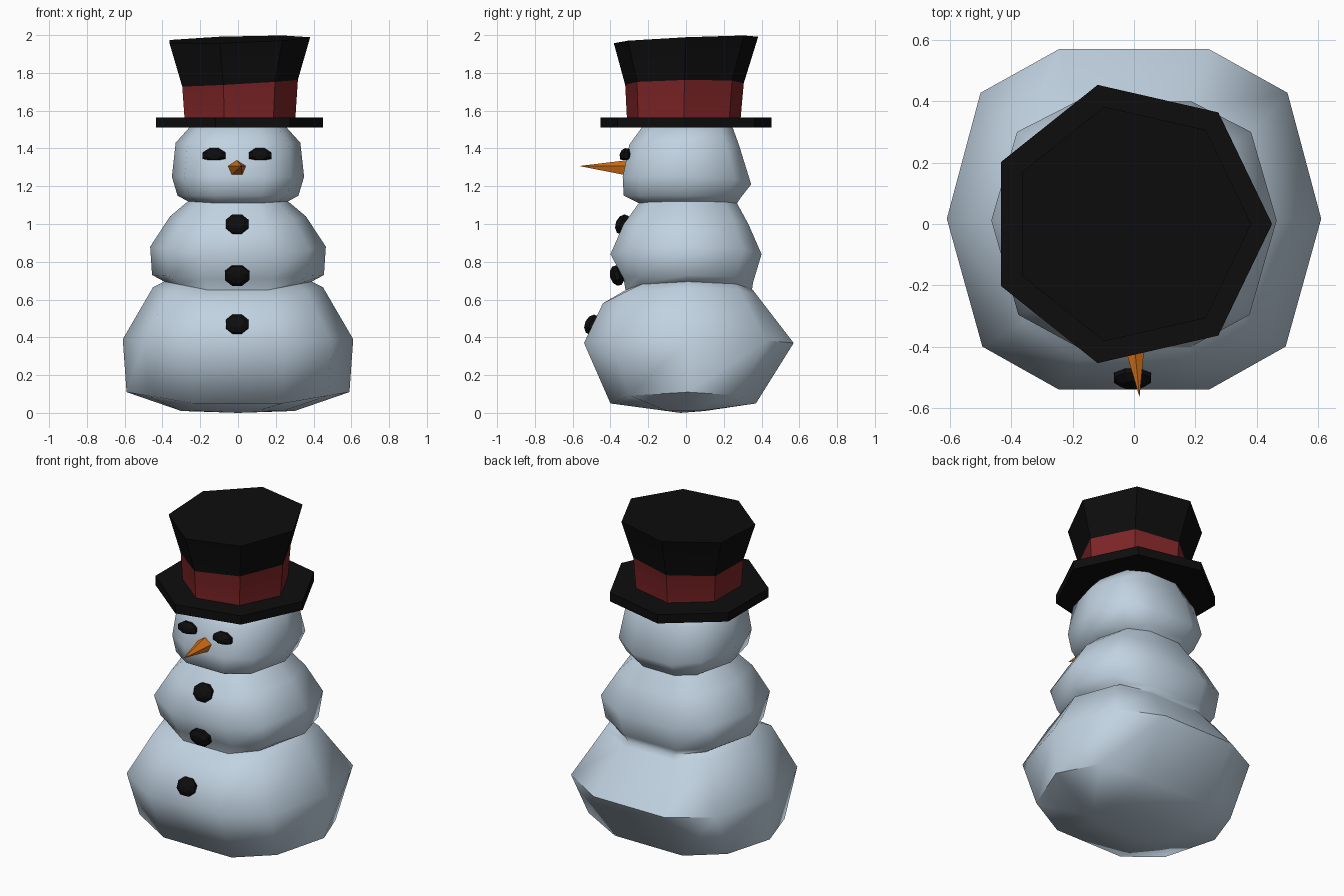
import bpy, bmesh, math
from mathutils import Matrix, Vector

if "Cube" in bpy.data.objects:
    bpy.data.objects.remove(bpy.data.objects["Cube"])


def material(name, rgb):
    m = bpy.data.materials.new(name)
    m.diffuse_color = (*rgb, 1)
    m.use_nodes = True
    m.node_tree.nodes["Principled BSDF"].inputs["Base Color"].default_value = m.diffuse_color
    return m


SNOW = material("snow", (0.53, 0.645, 0.75))
BLACK = material("black", (0.004, 0.004, 0.004))
RED = material("band red", (0.21, 0.018, 0.02))
ORANGE = material("carrot orange", (0.68, 0.17, 0.008))


def finish(name, bm, mats, smooth=None):
    bmesh.ops.recalc_face_normals(bm, faces=bm.faces)
    me = bpy.data.meshes.new(name)
    bm.to_mesh(me)
    bm.free()
    for m in mats:
        me.materials.append(m)
    ob = bpy.data.objects.new(name, me)
    bpy.context.collection.objects.link(ob)
    if smooth:
        bpy.ops.object.select_all(action='DESELECT')
        ob.select_set(True)
        bpy.context.view_layer.objects.active = ob
        bpy.ops.object.shade_smooth_by_angle(angle=math.radians(smooth))
    return ob


def loft(rings, mat_index=lambda i: 0):
    """Skin a stack of closed rings and cap both ends."""
    bm = bmesh.new()
    vs = [[bm.verts.new(p) for p in r] for r in rings]
    n = len(vs[0])
    for i in range(len(vs) - 1):
        for k in range(n):
            j = (k + 1) % n
            f = bm.faces.new((vs[i][k], vs[i][j], vs[i + 1][j], vs[i + 1][k]))
            f.material_index = mat_index(i)
    bm.faces.new(vs[0])
    bm.faces.new(vs[-1])
    return bm


# Snow body: ten-sided section, rings (half width, side z, front y, front z, back y, back z)
half = [(1, 0.03), (0.82, 0.75), (0.4, 1)]
back = half + [(-x, y) for x, y in reversed(half)]
section = back + [(-0.81, -0.74), (-0.4, -1), (0.4, -1), (0.81, -0.74)]
profile = [
    (0.30, 0.01, 0.14, 0.015, 0.10, 0.01),
    (0.59, 0.11, 0.40, 0.05, 0.37, 0.05),
    (0.61, 0.39, 0.54, 0.37, 0.57, 0.37),
    (0.45, 0.665, 0.44, 0.58, 0.37, 0.63),
    (0.39, 0.695, 0.32, 0.65, 0.35, 0.655),
    (0.455, 0.73, 0.33, 0.71, 0.355, 0.69),
    (0.465, 0.88, 0.40, 0.84, 0.40, 0.84),
    (0.36, 1.04, 0.33, 1.00, 0.33, 1.00),
    (0.265, 1.12, 0.25, 1.11, 0.27, 1.11),
    (0.32, 1.15, 0.33, 1.15, 0.29, 1.14),
    (0.35, 1.25, 0.335, 1.25, 0.345, 1.21),
    (0.33, 1.43, 0.30, 1.42, 0.28, 1.42),
    (0.24, 1.53, 0.22, 1.53, 0.24, 1.53),
]
rings = []
for w, zs, yf, zf, yb, zb in profile:
    ring = []
    for x, y in section:
        z_end = zb if y > 0 else zf
        t = (1 - abs(x)) / 0.6
        ring.append((x * w, y * (yb if y > 0 else yf), zs + (z_end - zs) * t))
    rings.append(ring)
bm = loft(rings)
# rounded underside
bottom = min(bm.faces, key=lambda f: f.calc_center_median().z if len(f.verts) == 10 else 9)
centre = bmesh.ops.poke(bm, faces=[bottom])["verts"][0]
centre.co = (0, -0.03, 0)
finish("snow_body", bm, [SNOW], 60)


# Top hat: seven-sided rings, with optional tilt
def heptagon(r, z, cx=0, cy=0, sx=0, sy=0):
    pts = []
    for k in range(7):
        a = math.tau * k / 7
        x, y = r * math.cos(a), r * math.sin(a)
        pts.append((x + cx, y + cy, z + sx * x + sy * y))
    return pts


finish("hat_brim", loft([heptagon(0.465, 1.51, -0.015), heptagon(0.465, 1.565, -0.015)]), [BLACK])
crown = [heptagon(0.308, 1.55, -0.005, -0.012),
         heptagon(0.322, 1.745, -0.005, -0.008, 0.055, 0.015),
         heptagon(0.392, 1.977, -0.01, 0, 0.03, 0.045)]
finish("hat_crown_and_band", loft(crown, lambda i: 0 if i else 1), [BLACK, RED], 30)


# Coal pieces: squashed balls tilted to lie on the snow
def coal(name, loc, size, tilt):
    bm = bmesh.new()
    bmesh.ops.create_uvsphere(bm, u_segments=8, v_segments=5, radius=1)
    # ball axis points forward
    mat = (Matrix.Translation(loc) @ Matrix.Rotation(math.radians(tilt), 4, 'X')
           @ Matrix.Diagonal((size[0], size[1], size[2], 1))
           @ Matrix.Rotation(math.radians(90), 4, 'X')
           @ Matrix.Rotation(math.radians(22.5), 4, 'Z'))
    bmesh.ops.transform(bm, matrix=mat, verts=bm.verts)
    return finish(name, bm, [BLACK])


for i, (y, z, w, tilt) in enumerate([(-0.498, 0.468, 0.068, -25),
                                     (-0.365, 0.727, 0.074, 15),
                                     (-0.335, 0.998, 0.068, -22)]):
    coal(f"button_{i + 1}", (-0.005, y, z), (w, 0.038, 0.06), tilt)

for side, x in (("left", 0.117), ("right", -0.127)):
    eye = coal(f"eye_{side}", (x, -0.318, 1.362), (0.068, 0.034, 0.044), -8)
    # flattened lower edge
    for v in eye.data.vertices:
        v.co.z = max(v.co.z, 1.338)

# Carrot nose: five-sided cone
bm = bmesh.new()
base = [bm.verts.new((-0.007 + 0.052 * math.cos(a), -0.31, 1.293 + 0.045 * math.sin(a)))
        for a in (math.radians(90 + 72 * k) for k in range(5))]
tip = bm.verts.new((0.018, -0.565, 1.307))
bm.faces.new(base)
for k in range(5):
    bm.faces.new((base[k], base[(k + 1) % 5], tip))
finish("carrot_nose", bm, [ORANGE])
